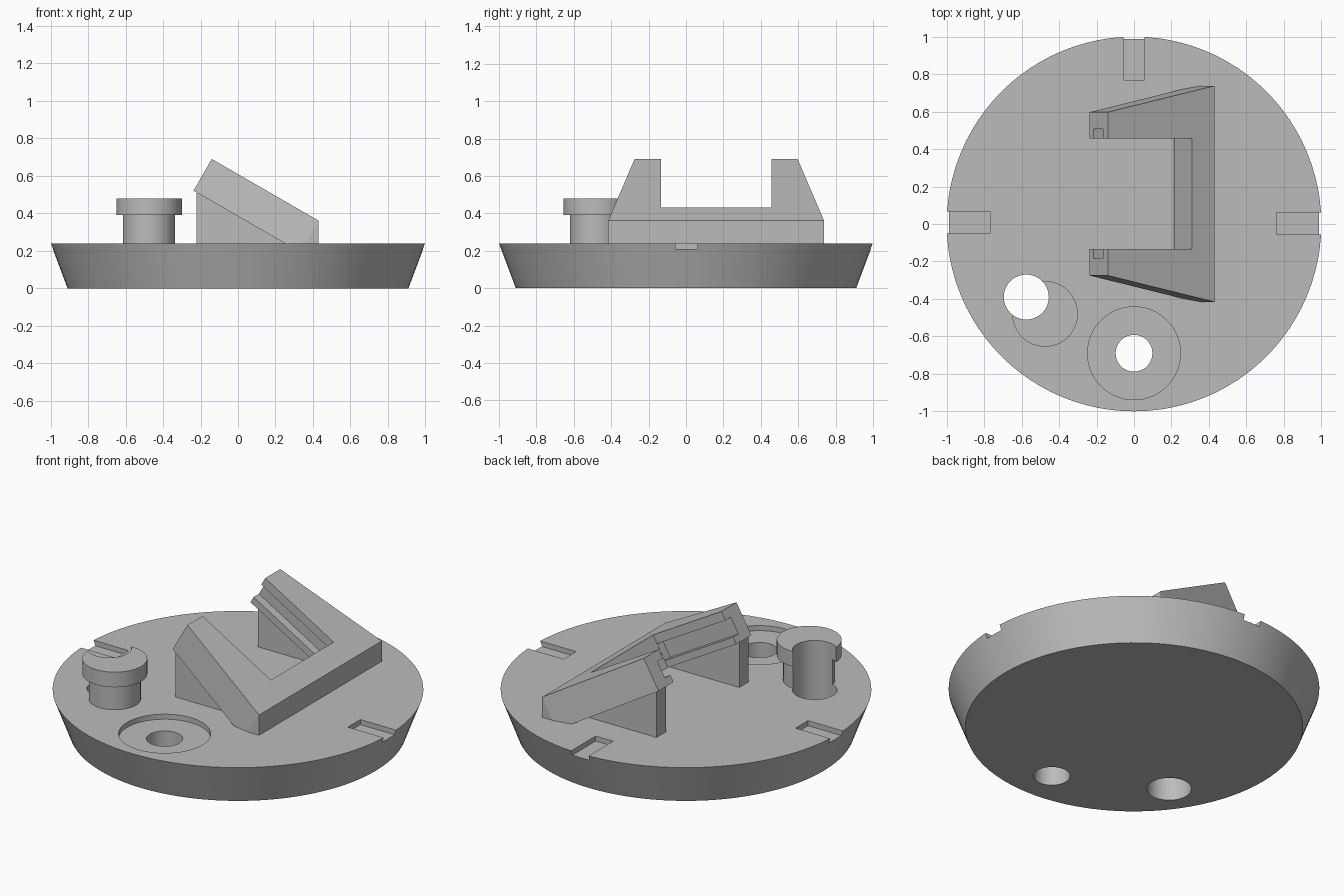
import bpy, bmesh, math
from mathutils import Matrix, Vector

cube = bpy.data.objects.get("Cube")
if cube:
    bpy.data.objects.remove(cube, do_unlink=True)

grey = bpy.data.materials.new("plain grey")
grey.use_nodes = True
colour = (0.5, 0.5, 0.5, 1)
grey.diffuse_color = colour
grey.node_tree.nodes["Principled BSDF"].inputs["Base Color"].default_value = colour


def finish(bm, name):
    bmesh.ops.recalc_face_normals(bm, faces=bm.faces)
    mesh = bpy.data.meshes.new(name)
    bm.to_mesh(mesh)
    bm.free()
    mesh.materials.append(grey)
    obj = bpy.data.objects.new(name, mesh)
    bpy.context.collection.objects.link(obj)
    return obj


def drum(name, x, y, z0, z1, r0, r1=None):
    bm = bmesh.new()
    bmesh.ops.create_cone(bm, cap_ends=True, segments=96, radius1=r0,
                          radius2=r1 or r0, depth=z1 - z0,
                          matrix=Matrix.Translation((x, y, (z0 + z1) / 2)))
    return finish(bm, name)


def prism(name, outline, depth, matrix):
    """Extrude an outline along local z, then place it."""
    bm = bmesh.new()
    face = bm.faces.new([bm.verts.new((a, b, 0)) for a, b in outline])
    ext = bmesh.ops.extrude_face_region(bm, geom=[face])
    moved = [v for v in ext["geom"] if isinstance(v, bmesh.types.BMVert)]
    bmesh.ops.translate(bm, verts=moved, vec=(0, 0, depth))
    bm.transform(matrix)
    return finish(bm, name)


def box(name, x0, x1, y0, y1, z0, z1):
    return prism(name, [(x0, y0), (x1, y0), (x1, y1), (x0, y1)], z1 - z0,
                 Matrix.Translation((0, 0, z0)))


def boolean(obj, cutter, operation="DIFFERENCE"):
    cutter.hide_render = True
    mod = obj.modifiers.new("cut", "BOOLEAN")
    mod.operation, mod.object, mod.solver = operation, cutter, "EXACT"
    bpy.context.view_layer.objects.active = obj
    bpy.ops.object.modifier_apply(modifier=mod.name)
    bpy.data.objects.remove(cutter, do_unlink=True)


def smooth(obj):
    bpy.ops.object.select_all(action="DESELECT")
    obj.select_set(True)
    bpy.context.view_layer.objects.active = obj
    bpy.ops.object.shade_smooth_by_angle(angle=math.radians(30))


TOP = 0.24      # height of the base's upper face
FLOOR = 0.21    # floor of the shallow recesses
HOLE = (-0.575, -0.39)
POST = (-0.475, -0.48)

# Tapered base with three rim slots, a round recess and two holes
base = drum("base", 0, 0, 0, TOP, 0.91, 1.0)
boolean(base, box("slot", 0.762, 1.1, -0.055, 0.062, FLOOR, 0.3))
boolean(base, box("slot", -1.1, -0.768, -0.05, 0.067, FLOOR, 0.3))
boolean(base, box("slot", -0.057, 0.057, 0.768, 1.1, FLOOR, 0.3))
boolean(base, drum("recess", 0, -0.69, FLOOR, 0.3, 0.248))
boolean(base, drum("hole", 0, -0.69, -0.1, 0.4, 0.098))
boolean(base, drum("hole", *HOLE, -0.1, 0.4, 0.12))
smooth(base)

# Collared post, bitten by the through hole
post = drum("post", *POST, TOP, 0.4, 0.14)
boolean(post, drum("collar", *POST, 0.39, 0.48, 0.175), "UNION")
boolean(post, drum("hole", *HOLE, 0.1, 0.7, 0.12))
smooth(post)

# Tilted U-shaped cradle: local x runs downhill, local z points out of the top
MID = 0.161
tilt = (Matrix.Translation((-0.14, MID, 0.69))
        @ Matrix.Rotation(math.radians(30), 4, "Y"))
half = [(0.52, 0.295), (0, 0.295), (0, 0.436), (0.658, 0.577), (0.9, 0.577)]
outline = half + [(a, -b) for a, b in reversed(half)]
cradle = prism("cradle", outline, -0.195, tilt)
groove = [(-0.1, -0.345), (0.519, -0.345), (0.519, 0.345), (-0.1, 0.345)]
boolean(cradle, prism("groove", groove, 0.1,
                      tilt @ Matrix.Translation((0, 0, -0.153))))
boolean(cradle, box("trim", -1, 0.43, -1, 1, TOP - 0.002, 1), "INTERSECT")

# Triangular wall under each cradle arm
side = Matrix.Rotation(math.radians(90), 4, "X")
wedge = [(-0.222, 0.238), (0.275, 0.238), (-0.222, 0.525)]
for name, y in (("back_support", MID + 0.434), ("front_support", MID - 0.345)):
    prism(name, wedge, 0.089, Matrix.Translation((0, y, 0)) @ side)
